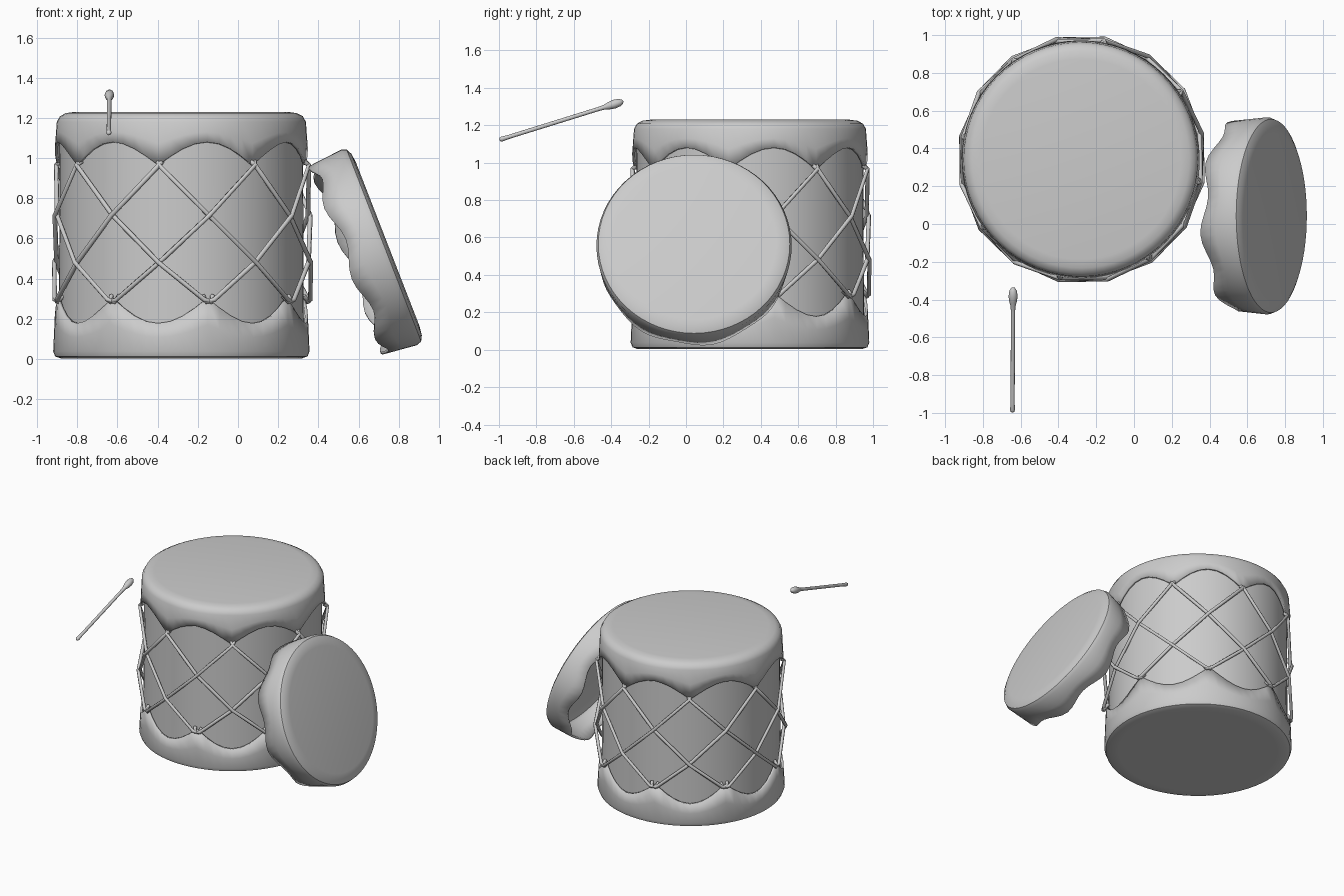
import bpy, bmesh, math
from mathutils import Matrix, Vector

if "Cube" in bpy.data.objects:
    bpy.data.objects.remove(bpy.data.objects["Cube"])

CX, CY = -0.282, 0.342            # axis of the tall drum
TOP = math.radians(-100.6)        # angle of a lacing point on the top skin
STEP = math.radians(22.5)


def finish(name, bm, matrix=Matrix(), angle=40):
    me = bpy.data.meshes.new(name)
    bm.to_mesh(me)
    bm.free()
    ob = bpy.data.objects.new(name, me)
    bpy.context.collection.objects.link(ob)
    ob.matrix_world = matrix
    bpy.ops.object.select_all(action='DESELECT')
    bpy.context.view_layer.objects.active = ob
    ob.select_set(True)
    bpy.ops.object.shade_smooth_by_angle(angle=math.radians(angle))
    return ob


def skin(name, profile, edge_r, depth, start, matrix, n=64, thick=0.015):
    """Drum skin facing +z at z=0; the skirt hangs down to depth(angle)."""
    bm = bmesh.new()
    centre = bm.verts.new((0, 0, profile[0][1]))
    angs = [start + 2 * math.pi * i / n for i in range(n)]
    rings = []
    for r, z in profile[1:]:
        rings.append([bm.verts.new((r * math.cos(a), r * math.sin(a), z)) for a in angs])
    r0, z0 = profile[-1]
    for f in (0.5, 1.0):
        r = r0 + (edge_r - r0) * f
        rings.append([bm.verts.new((r * math.cos(a), r * math.sin(a),
                                    z0 + (-depth(a) - z0) * f)) for a in angs])
    for i in range(n):
        j = (i + 1) % n
        bm.faces.new((centre, rings[0][i], rings[0][j]))
        for a, b in zip(rings, rings[1:]):
            bm.faces.new((a[i], b[i], b[j], a[j]))
    ob = finish(name, bm, matrix)
    mod = ob.modifiers.new("thickness", 'SOLIDIFY')
    mod.thickness = thick
    mod.offset = -1
    return ob


def scallop(cusp, amp, start):
    return lambda a: cusp - amp * abs(math.sin(4 * (a - start)))


# tall drum: wooden shell
bm = bmesh.new()
bmesh.ops.create_cone(bm, cap_ends=True, segments=64, radius1=0.61, radius2=0.605, depth=1.14)
finish("drum_shell", bm, Matrix.Translation((CX, CY, 0.61)))

# tall drum: scalloped top and bottom skins
skin("top_skin", [(0, 0), (0.53, 0), (0.575, -0.006), (0.605, -0.022), (0.62, -0.05)], 0.63,
     scallop(0.265, 0.115, TOP), TOP, Matrix.Translation((CX, CY, 1.23)))
low = -(TOP + STEP)
skin("bottom_skin", [(0, 0), (0.54, 0), (0.60, 0.0), (0.628, -0.01), (0.638, -0.035)], 0.63,
     scallop(0.30, 0.125, low), low,
     Matrix.Translation((CX, CY, 0.003)) @ Matrix.Rotation(math.pi, 4, 'X'))

# lacing: every top point sends one cord down each way
cords = bpy.data.curves.new("lacing", 'CURVE')
cords.dimensions = '3D'
cords.bevel_depth = 0.012
cords.bevel_resolution = 1
cords.use_fill_caps = True


def cord(points):
    sp = cords.splines.new('POLY')
    sp.points.add(len(points) - 1)
    for p, (a, r, z) in zip(sp.points, points):
        p.co = (r * math.cos(a), r * math.sin(a), z, 1)


for k in range(8):
    a = TOP + 2 * STEP * k
    for s, off in ((1, 0.0), (-1, 0.012)):
        cord([(a - s * 0.02, 0.615, 0.985), (a, 0.64, 0.965),
              (a + s * STEP, 0.638 + off, 0.715),
              (a + 2 * s * STEP, 0.65 - off, 0.48),
              (a + 2.9 * s * STEP, 0.645, 0.295),
              (a + 3.05 * s * STEP, 0.638, 0.285),
              (a + 3.1 * s * STEP, 0.612, 0.315)])
lacing = bpy.data.objects.new("lacing", cords)
lacing.location = (CX + 0.006, CY, 0)
bpy.context.collection.objects.link(lacing)

# small drum head leaning against the tall drum
normal = Vector((0.932, 0, 0.362)).normalized()
tilt = normal.to_track_quat('Z', 'Y').to_matrix().to_4x4()
skin("leaning_drum_head",
     [(0, 0), (0.44, 0), (0.485, -0.006), (0.512, -0.02), (0.522, -0.045)], 0.505,
     lambda a: 0.208 + 0.022 * math.sin(8 * a), 0,
     Matrix.Translation((0.745, 0.043, 0.572)) @ tilt)

# drumstick: turned profile with a bulb tip
tail, tip = Vector((-0.643, -0.998, 1.122)), Vector((-0.640, -0.335, 1.328))
length = (tip - tail).length
prof = [(0, 0), (0.010, 0.004), (0.013, 0.015), (0.011, 0.05), (0.011, length - 0.14),
        (0.013, length - 0.105), (0.020, length - 0.08), (0.024, length - 0.05),
        (0.020, length - 0.02), (0.010, length - 0.004), (0, length)]
bm = bmesh.new()
vs = [bm.verts.new((r, 0, z)) for r, z in prof]
es = [bm.edges.new(p) for p in zip(vs, vs[1:])]
bmesh.ops.spin(bm, geom=vs + es, axis=(0, 0, 1), cent=(0, 0, 0),
               angle=2 * math.pi, steps=16)
bmesh.ops.remove_doubles(bm, verts=bm.verts, dist=1e-4)
bmesh.ops.recalc_face_normals(bm, faces=bm.faces)
finish("drumstick", bm, Matrix.Translation(tail) @
       (tip - tail).to_track_quat('Z', 'Y').to_matrix().to_4x4(), 60)
